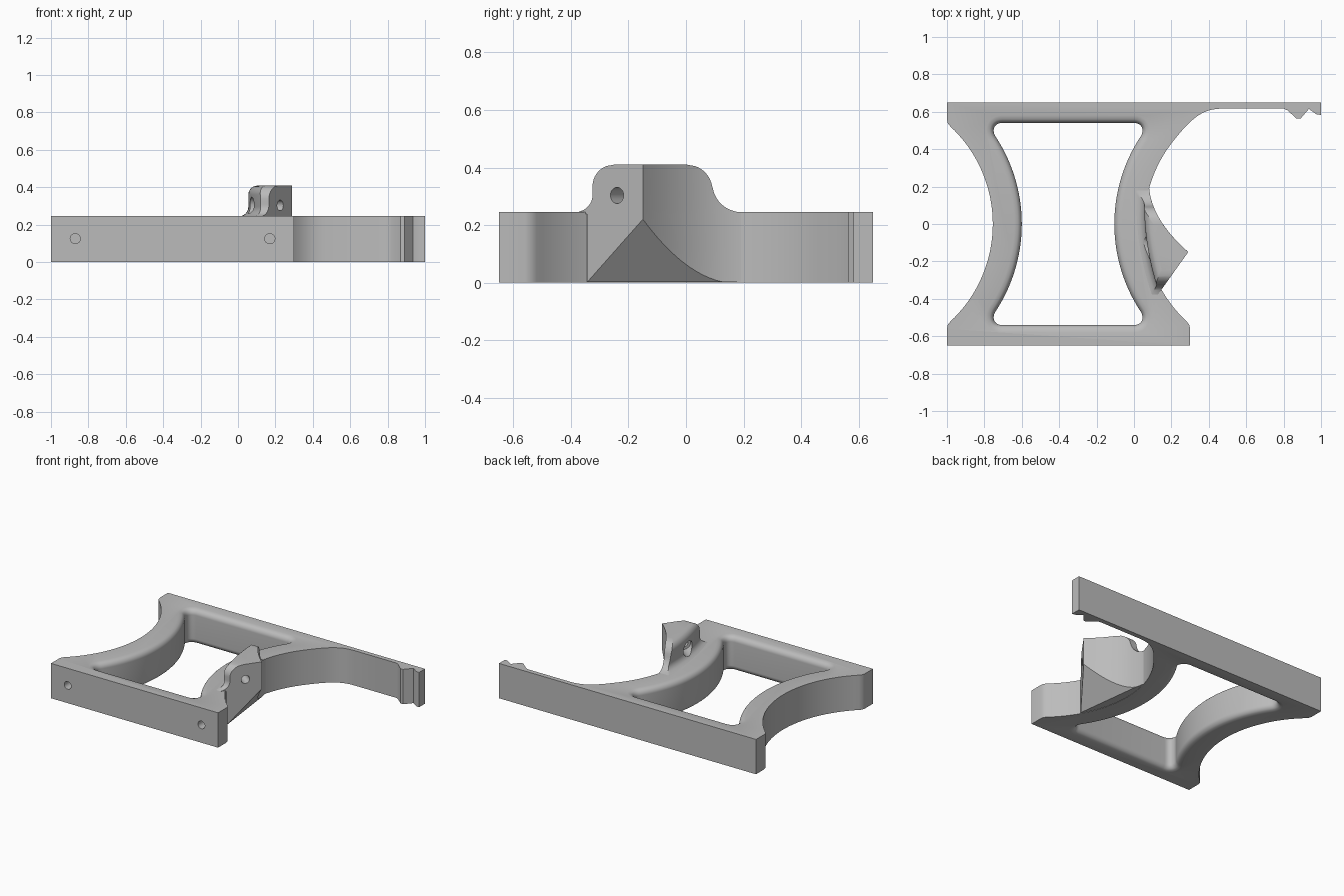
import bpy, bmesh
from math import sqrt, pi
from mathutils import Vector

cube = bpy.data.objects.get("Cube")
if cube:
    bpy.data.objects.remove(cube)

grey = bpy.data.materials.new("plain grey")
grey.use_nodes = True
grey.diffuse_color = (0.5, 0.5, 0.5, 1)
grey.node_tree.nodes["Principled BSDF"].inputs["Base Color"].default_value = (0.5, 0.5, 0.5, 1)

HEIGHT = 0.245


def add_object(name, bm):
    bmesh.ops.recalc_face_normals(bm, faces=bm.faces)
    mesh = bpy.data.meshes.new(name)
    bm.to_mesh(mesh)
    bm.free()
    obj = bpy.data.objects.new(name, mesh)
    bpy.context.collection.objects.link(obj)
    mesh.materials.append(grey)
    return obj


def loft(loops):
    """Skin a stack of equal-length closed loops and cap the ends."""
    bm = bmesh.new()
    rows = [[bm.verts.new(p) for p in loop] for loop in loops]
    n = len(rows[0])
    for a, b in zip(rows, rows[1:]):
        for i in range(n):
            j = (i + 1) % n
            bm.faces.new((a[i], a[j], b[j], b[i]))
    bm.faces.new(rows[0][::-1])
    bm.faces.new(rows[-1])
    return bm


def bezier(a, b, c, d, n=12):
    a, b, c, d = map(Vector, (a, b, c, d))
    ts = [i / n for i in range(n + 1)]
    return [a*(1-t)**3 + 3*b*t*(1-t)**2 + 3*c*t*t*(1-t) + d*t**3 for t in ts]


def spread(a, b, n):
    return [a + (b - a) * i / n for i in range(n + 1)]


def cut(obj, cutter):
    mod = obj.modifiers.new("cut", "BOOLEAN")
    mod.operation = "DIFFERENCE"
    mod.solver = "EXACT"
    mod.object = cutter
    cutter.hide_render = True
    cutter.hide_set(True)


def rod(name, start, direction, radius, length):
    bm = bmesh.new()
    bmesh.ops.create_cone(bm, cap_ends=True, segments=32, radius1=radius,
                          radius2=radius, depth=length)
    d = Vector(direction).normalized()
    obj = add_object(name, bm)
    obj.rotation_euler = d.to_track_quat("Z", "Y").to_euler()
    obj.location = Vector(start) + d * length / 2
    return obj


# Frame outline: waisted body with a long arm and a hooked end
def waist(y, r):
    return r - sqrt(r * r - y * y)


def right_edge(y):
    return 0.055 + waist(y, 0.713)


outline = [(-1, -0.65), (0.3, -0.65), (0.3, -0.56), (0.295, -0.537)]
outline += [(right_edge(y), y) for y in spread(-0.52, 0.44, 48)]
outline += bezier((right_edge(0.45), 0.45), (0.3, 0.555), (0.36, 0.617), (0.47, 0.617))
outline += [(0.8, 0.617), (0.82, 0.608), (0.87, 0.563), (0.89, 0.563), (0.935, 0.615),
            (0.975, 0.587), (1, 0.583), (1, 0.65), (-1, 0.65), (-1, 0.56), (-0.995, 0.537)]
outline += [(-0.7 - right_edge(y), y) for y in spread(0.52, -0.52, 48)]
outline += [(-0.995, -0.537), (-1, -0.56)]
frame = add_object("frame", loft([[(x, y, z) for x, y in outline] for z in (0, HEIGHT)]))

# Window cutter, flared at both ends to round the rims
MID = -0.3525


def window_side(y):
    return -0.105 + waist(y, 0.85)


quarter = [Vector((window_side(y), y)) for y in spread(0, 0.46, 20)]
quarter += bezier((window_side(0.47), 0.47), (0.055, 0.5), (0.045, 0.54), (0, 0.54), 10)
half = quarter + [Vector((2 * MID - p.x, p.y)) for p in reversed(quarter)]
window = half + [Vector((p.x, -p.y)) for p in reversed(half[1:-1])]


def grown(points, amount, z):
    result = []
    for i, p in enumerate(points):
        t = (points[(i + 1) % len(points)] - points[i - 1]).normalized()
        result.append((p.x + t.y * amount, p.y - t.x * amount, z))
    return result


R = 0.04
rim = [(R - sqrt(R * R - h * h), R - h) for h in spread(R, 0, 8)]
levels = [(R, -0.01)] + rim + [(o, HEIGHT - z) for o, z in reversed(rim)] + [(R, HEIGHT + 0.01)]
cut(frame, add_object("window_cutter", loft([grown(window, o, z) for o, z in levels])))

# Blind screw holes in the front rail
for side, x in (("right", -0.87), ("left", 0.17)):
    cut(frame, rod(side + "_hole_cutter", (x, -0.7, 0.125), (0, 1, 0), 0.027, 0.14))

# Pointed tab: straight front face, hollow outer face, curved back
TIP_Y = -0.15


def tab_front(y):
    if y < TIP_Y:
        return 0.29 + (y - TIP_Y) * 0.714
    return 0.08 + 0.21 * ((0.22 - y) / 0.37) ** 2


def tab_back(y):
    return 0.055 + 0.08 * (min(y - 0.1, 0) / 0.47) ** 2


def dip(z, r):
    """Fillet spread at the foot of the tab."""
    h = max(0, HEIGHT + r - z)
    return r - sqrt(max(0, r * r - h * h))


def crown(z, r):
    """Rounding inset at the top of the tab."""
    h = max(0, z - (0.41 - r))
    return r - sqrt(max(0, r * r - h * h))


def tab_loop(z):
    if z < 0.24:
        low, high, shift = -0.345, 0.22, -0.03
    else:
        zz = max(z, HEIGHT)
        low = -0.325 - dip(zz, 0.06) + crown(zz, 0.075)
        high = 0.092 + dip(zz, 0.1) - crown(zz, 0.09)
        shift = crown(zz, 0.05) - dip(zz, 0.05)
    ys = spread(low, TIP_Y, 10) + spread(TIP_Y, high, 16)[1:]
    front = [(tab_front(y), y, z) for y in ys]
    back = [(min(tab_back(y) + shift, tab_front(y) - 0.008), y, z) for y in reversed(ys)]
    return front + back


tab_bm = loft([tab_loop(z) for z in [0.002, 0.12, 0.238] + spread(0.242, 0.41, 32)])

# Sloping underside of the tab
a, b, tip = Vector((0.151, -0.345, 0)), Vector((0.08, 0.22, 0)), Vector((0.29, TIP_Y, 0.22))
normal = (b - a).cross(tip - a)
if normal.z > 0:
    normal.negate()
cut_geom = bmesh.ops.bisect_plane(tab_bm, geom=tab_bm.verts[:] + tab_bm.edges[:] + tab_bm.faces[:],
                                  plane_co=a, plane_no=normal, clear_outer=True)
bmesh.ops.holes_fill(tab_bm, edges=[e for e in tab_bm.edges if e.is_boundary], sides=0)
tab = add_object("tab", tab_bm)

# Hole through the tab, wider at the back
AXIS = Vector((-0.8, 0.6, 0))
entry = Vector((0.226, -0.24, 0.303))
cut(tab, rod("tab_hole_cutter", entry - AXIS * 0.05, AXIS, 0.028, 0.3))
cut(tab, rod("tab_recess_cutter", entry + AXIS * 0.11, AXIS, 0.045, 0.2))

# Apply the cuts, then shade smooth with sharp edges kept
for obj in (frame, tab):
    bpy.ops.object.select_all(action="DESELECT")
    obj.select_set(True)
    bpy.context.view_layer.objects.active = obj
    for mod in list(obj.modifiers):
        bpy.ops.object.modifier_apply(modifier=mod.name)
    bpy.ops.object.shade_smooth_by_angle(angle=pi / 6)
for obj in list(bpy.data.objects):
    if obj.name.endswith("_cutter"):
        bpy.data.objects.remove(obj)
